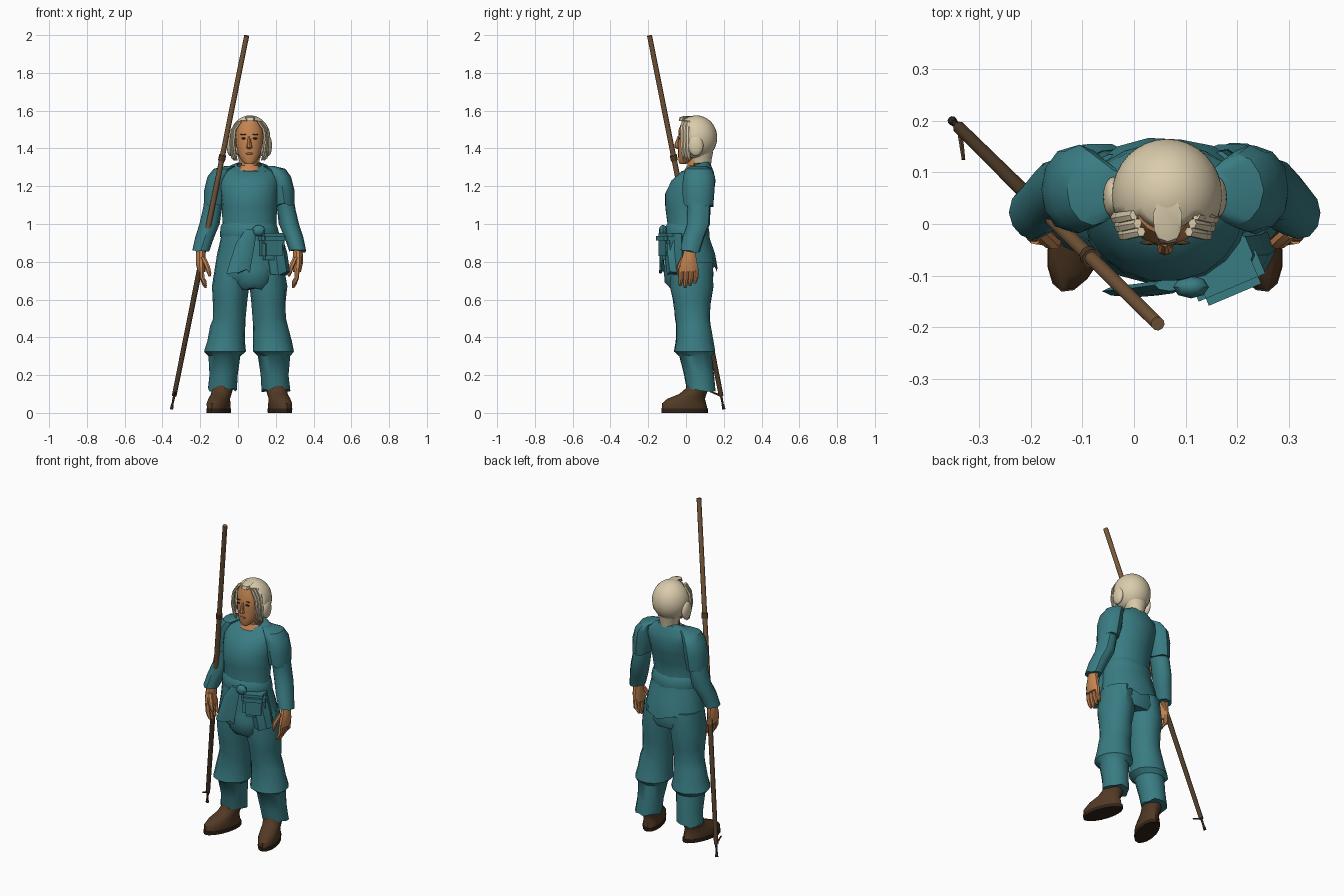
import bpy, bmesh, math, random
from mathutils import Vector, Matrix

random.seed(4)
cube = bpy.data.objects.get("Cube")
if cube:
    bpy.data.objects.remove(cube, do_unlink=True)

MID = 0.06          # the figure stands a little to its left of the origin
built = []


def material(name, r, g, b):
    m = bpy.data.materials.new(name)
    m.use_nodes = True
    m.diffuse_color = (r, g, b, 1)
    bsdf = m.node_tree.nodes["Principled BSDF"]
    bsdf.inputs["Base Color"].default_value = (r, g, b, 1)
    bsdf.inputs["Roughness"].default_value = 0.9
    return m


teal = material("teal cloth", 0.04, 0.2, 0.225)
skin = material("skin", 0.56, 0.235, 0.085)
cream = material("cream hair", 0.7, 0.6, 0.41)
leather = material("brown leather", 0.085, 0.042, 0.018)
sole_mat = material("dark sole", 0.03, 0.017, 0.009)
wood = material("staff wood", 0.19, 0.1, 0.045)
dark_wood = material("dark staff wood", 0.08, 0.045, 0.022)
dark = material("dark eyes", 0.03, 0.02, 0.015)
lips = material("lips", 0.36, 0.12, 0.055)


def finish(name, bm, mat):
    bmesh.ops.recalc_face_normals(bm, faces=bm.faces)
    me = bpy.data.meshes.new(name)
    bm.to_mesh(me)
    bm.free()
    me.materials.append(mat)
    ob = bpy.data.objects.new(name, me)
    bpy.context.collection.objects.link(ob)
    built.append(ob)
    return ob


def loft(name, rings, mat, side=1, sides=14, fold=0.0, hem=0.0, tilt=0.0, caps=True, turn=0.0):
    """Skin elliptical rings (x, y, z, rx, ry); x runs outward on the given side."""
    bm = bmesh.new()
    loops = []
    px, py = rings[-1][:2]
    spin = Matrix.Rotation(turn, 3, 'Z')
    for k, (x, y, z, rx, ry) in enumerate(rings):
        loop = []
        for i in range(sides):
            a = math.tau * i / sides
            f = 1 + random.uniform(-fold, fold)
            dz = random.uniform(-hem, hem) if k == len(rings) - 1 else 0
            if k < 2:
                dz += tilt * ry * math.sin(a)
            p = Vector((x + rx * f * math.cos(a) - px, y + ry * f * math.sin(a) - py, z + dz))
            p = spin @ p
            loop.append(bm.verts.new((MID + side * (p.x + px), p.y + py, p.z)))
        loops.append(loop)
    for a, b in zip(loops, loops[1:]):
        for i in range(sides):
            j = (i + 1) % sides
            bm.faces.new((a[i], a[j], b[j], b[i]))
    if caps:
        bm.faces.new(loops[0])
        bm.faces.new(loops[-1])
    return finish(name, bm, mat)


def ball(name, centre, size, mat, side=1, u=20, v=14):
    bm = bmesh.new()
    bmesh.ops.create_uvsphere(bm, u_segments=u, v_segments=v, radius=1)
    x, y, z = centre
    bmesh.ops.transform(bm, verts=bm.verts, matrix=Matrix.Translation((MID + side * x, y, z))
                        @ Matrix.Diagonal((*size, 1)))
    return finish(name, bm, mat)


def box(name, centre, size, mat, yaw=0.0, bevel=0.012):
    bm = bmesh.new()
    bmesh.ops.create_cube(bm, size=1)
    x, y, z = centre
    bmesh.ops.transform(bm, verts=bm.verts, matrix=Matrix.Translation((MID + x, y, z))
                        @ Matrix.Rotation(yaw, 4, 'Z') @ Matrix.Diagonal((*size, 1)))
    bmesh.ops.bevel(bm, geom=bm.edges[:], offset=bevel, segments=2, affect='EDGES')
    return finish(name, bm, mat)


def rod(name, p, q, r1, r2, mat, sides=10):
    p, q = Vector(p), Vector(q)
    bm = bmesh.new()
    bmesh.ops.create_cone(bm, cap_ends=True, segments=sides, radius1=r1, radius2=r2, depth=(q - p).length)
    rot = (q - p).to_track_quat('Z', 'Y').to_matrix().to_4x4()
    bmesh.ops.transform(bm, verts=bm.verts, matrix=Matrix.Translation((p + q) / 2) @ rot)
    return finish(name, bm, mat)


# Tunic and trouser seat
loft("tunic", [(0, .058, 1.315, .066, .056), (0, .06, 1.305, .1, .066), (0, .062, 1.28, .152, .085),
               (0, .04, 1.23, .158, .118), (0, .018, 1.16, .152, .128), (0, .008, 1.09, .147, .12),
               (0, .005, 1.0, .142, .105), (0, .01, .92, .155, .12), (0, .022, .84, .17, .132),
               (0, .026, .765, .182, .142)], teal, sides=18, fold=.02, hem=.025, tilt=.35, caps=False)
loft("trouser_seat", [(0, .01, .92, .14, .1), (0, .015, .8, .17, .125), (0, .02, .73, .185, .13),
                      (0, .025, .69, .17, .11)], teal)
loft("front_drape", [(.02, -.02, .86, .09, .08), (.02, -.035, .76, .11, .085), (.02, -.035, .69, .1, .08),
                     (.02, -.03, .655, .07, .055)], teal, hem=.006)
loft("waist_sash", [(0, .005, 1.005, .14, .104), (0, .005, .985, .15, .115),
                    (0, .006, .95, .156, .12), (0, .008, .93, .152, .115)], teal, sides=18, fold=.015)
ball("sash_knot", (.05, -.122, .965), (.035, .022, .03), teal, u=8, v=6)
loft("sash_tail", [(.01, -.118, .97, .03, .012), (-.02, -.125, .9, .05, .013),
                   (-.06, -.13, .75, .062, .012)], teal, sides=8, hem=.012)
loft("side_flap", [(.12, -.06, .95, .05, .05), (.14, -.06, .85, .06, .055),
                   (.155, -.05, .735, .06, .05)], teal, sides=8, hem=.015)
box("pouch", (.12, -.095, .875), (.13, .07, .13), teal, yaw=.4, bevel=.02)
box("pouch_lid", (.12, -.1, .925), (.14, .08, .055), teal, yaw=.4, bevel=.015)

# Limbs, hands and boots, once per side
for side, word in ((1, "left"), (-1, "right")):
    loft(word + "_trouser_leg", [(.09, .03, .8, .09, .11), (.1, .03, .67, .098, .115),
         (.104, .033, .58, .09, .1), (.105, .035, .5, .086, .093), (.112, .04, .46, .093, .092),
         (.122, .045, .38, .1, .1), (.127, .046, .325, .11, .112), (.13, .052, .3, .084, .087),
         (.135, .07, .2, .074, .08), (.142, .08, .12, .075, .076)],
         teal, side, fold=.035, hem=.012)
    loft(word + "_sleeve_cap", [(.1, .065, 1.307, .03, .04), (.14, .065, 1.292, .05, .068),
         (.165, .067, 1.25, .056, .085), (.176, .067, 1.18, .064, .085),
         (.186, .065, 1.1, .054, .078)], teal, side, sides=12, fold=.03, hem=.012)
    loft(word + "_sleeve", [(.18, .065, 1.18, .05, .065), (.195, .068, 1.08, .05, .062),
         (.21, .065, 1.0, .053, .062), (.235, .04, .93, .05, .058), (.257, .022, .855, .044, .052)],
         teal, side, sides=12, fold=.03, hem=.008)
    loft(word + "_palm", [(.255, .022, .88, .026, .033), (.257, .018, .84, .026, .035),
         (.257, .014, .79, .026, .048), (.252, .012, .745, .021, .05)], skin, side, sides=10)
    for i in range(4):
        y = -.026 + i * .026
        tip = .66 + .012 * abs(i - 1)
        loft(word + "_finger", [(.252, y, .765, .014, .014), (.25, y, .715, .013, .0135),
             (.238, y - .004, tip + .018, .011, .012), (.23, y - .005, tip, .006, .006)],
             skin, side, sides=7)
    loft(word + "_thumb", [(.245, -.012, .825, .015, .016), (.222, -.034, .775, .015, .015),
         (.212, -.037, .74, .012, .012), (.21, -.036, .722, .006, .006)], skin, side, sides=7)
    turn = math.radians(17)
    loft(word + "_boot", [(.14, -.01, .02, .054, .126), (.14, -.014, .05, .056, .122),
         (.14, -.002, .075, .052, .104), (.14, .035, .1, .052, .075), (.14, .06, .13, .056, .062),
         (.14, .065, .16, .058, .06)], leather, side, sides=16, hem=.006, turn=turn)
    loft(word + "_sole", [(.14, -.01, .022, .057, .13), (.14, -.01, 0, .056, .128),
         (.14, .065, 0, .02, .02)], sole_mat, side, sides=16, turn=turn)

# Neck and head
loft("neck", [(0, .05, 1.37, .042, .045), (0, .052, 1.31, .044, .046), (0, .05, 1.285, .08, .06),
              (0, .05, 1.25, .09, .07)], skin)
loft("collar_lining", [(0, .075, 1.322, .062, .045), (0, .078, 1.295, .075, .052)], leather, hem=.01)
loft("face", [(0, -.016, 1.318, .02, .018), (0, -.002, 1.335, .042, .038), (0, .018, 1.37, .06, .06),
              (0, .03, 1.43, .073, .073), (0, .034, 1.5, .075, .073), (0, .04, 1.545, .058, .06),
              (0, .045, 1.56, .03, .03)], skin, sides=20)
loft("nose", [(0, -.036, 1.465, .007, .008), (0, -.046, 1.425, .011, .014),
              (0, -.047, 1.405, .016, .014), (0, -.04, 1.398, .01, .008)], skin, sides=8)
ball("mouth", (0, -.038, 1.373), (.022, .006, .006), lips, u=10, v=6)
for side, word in ((1, "left"), (-1, "right")):
    ball(word + "_eye", (.03, -.0365, 1.453), (.014, .004, .005), dark, side, 10, 6)
    ball(word + "_brow", (.031, -.036, 1.474), (.018, .004, .003), leather, side, 10, 6)

# Hair shell, opened around the face
hair = ball("hair_cap", (.004, .055, 1.457), (.107, .11, .118), cream, u=32, v=24)
bm = bmesh.new()
bm.from_mesh(hair.data)
gone = [f for f in bm.faces if f.calc_center_median().y < .012 and f.calc_center_median().z < 1.553]
bmesh.ops.delete(bm, geom=gone, context='FACES')
bm.to_mesh(hair.data)
bm.free()
shell = hair.modifiers.new("thickness", 'SOLIDIFY')
shell.thickness = .018
shell.offset = -1
loft("nape_hair", [(0, .075, 1.38, .07, .07), (0, .078, 1.345, .056, .06),
                   (0, .078, 1.315, .05, .056)], cream)
loft("fringe", [(.005, .02, 1.572, .028, .03), (.005, -.012, 1.565, .026, .022),
                (.005, -.026, 1.545, .022, .012)], cream, sides=8)
for side, word in ((1, "left"), (-1, "right")):
    ball(word + "_hair_coil", (.1, .052, 1.415), (.02, .04, .055), cream, side)
    for i in range(3):
        x, y = .076 + i * .007, -.02 + i * .016
        loft(word + "_hair_lock", [(x - .03, y + .005, 1.545, .008, .01), (x, y, 1.5, .008, .012),
             (x + .008, y, 1.43, .008, .012), (x, y + .004, 1.37 - .01 * i, .007, .009),
             (x - .012, y + .006, 1.335, .003, .003)], cream, side, sides=6)

# Staff with binding, thin foot and spur
foot, top = Vector((-.352, .2, .02)), Vector((.046, -.193, 1.997))


def along(z):
    return foot.lerp(top, (z - foot.z) / (top.z - foot.z))


rod("staff_upper", along(.75), top, .0145, .0135, wood)
rod("staff_lower", along(.09), along(.75), .0125, .0145, dark_wood)
rod("staff_binding", along(1.335), along(1.365), .019, .019, dark_wood)
rod("staff_foot", along(.035), along(.1), .005, .007, dark)
rod("staff_tip", along(.02), along(.045), .009, .007, dark)
rod("staff_spur", along(.09), (-.33, .125, .115), .006, .004, dark_wood, 6)

# Soft shading with crisp creases
bpy.ops.object.select_all(action='DESELECT')
for ob in built:
    ob.select_set(True)
bpy.context.view_layer.objects.active = built[0]
bpy.ops.object.shade_smooth_by_angle(angle=math.radians(38))
